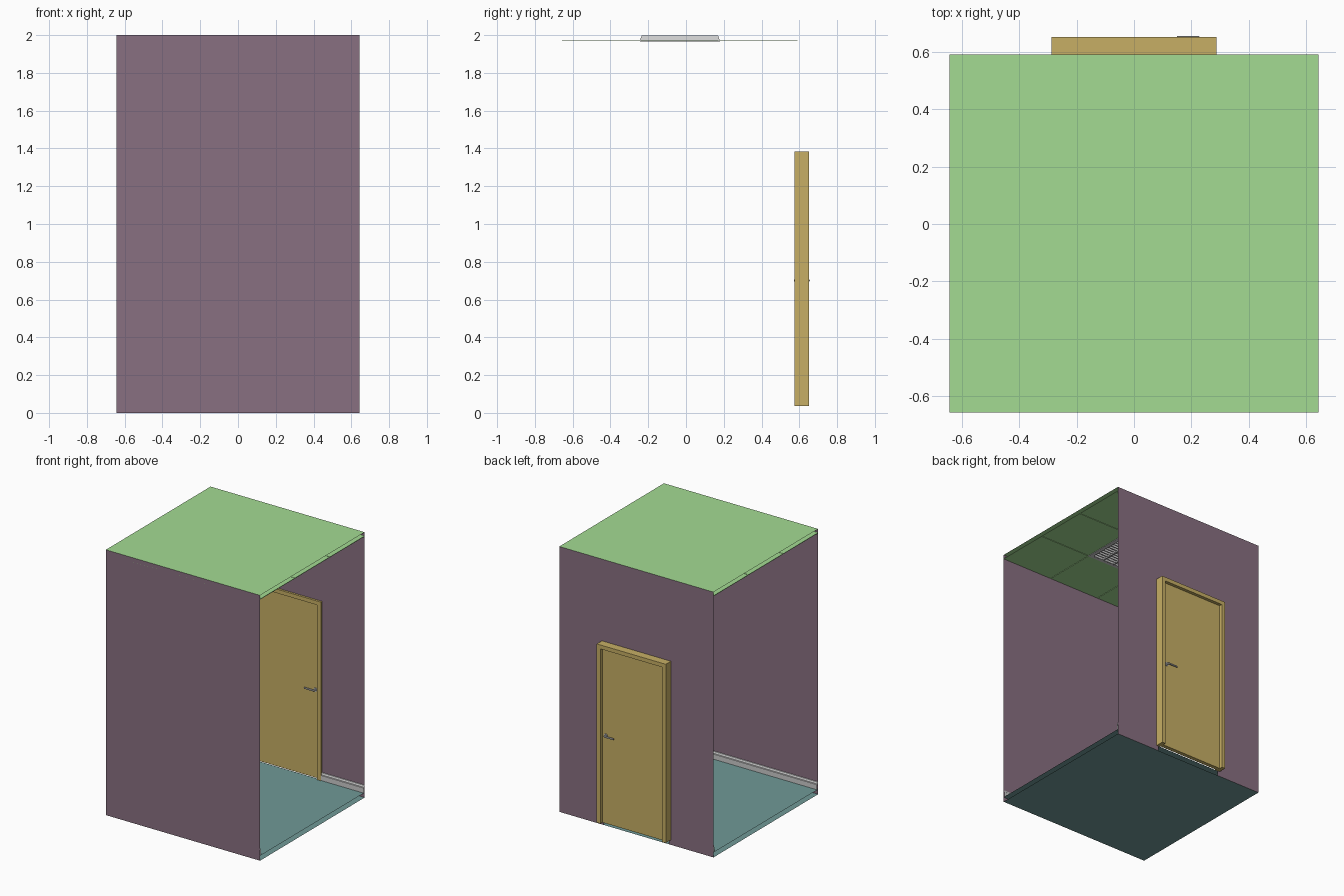
import bpy, bmesh, math
from mathutils import Matrix, Vector

if "Cube" in bpy.data.objects:
    bpy.data.objects.remove(bpy.data.objects["Cube"])

X, Y0, Y1, H = 0.643, -0.656, 0.591, 2.0     # room half width, front, back, height
FLOOR, CEIL = 0.037, 1.968                   # raised floor and suspended ceiling levels
YC = (Y0 + Y1) / 2
DY = 0.613                                   # door centre plane


def mat(name, rgb):
    m = bpy.data.materials.new(name)
    m.diffuse_color = (*rgb, 1)
    m.use_nodes = True
    m.node_tree.nodes["Principled BSDF"].inputs["Base Color"].default_value = m.diffuse_color
    return m


WALL = mat("wall_mauve", (0.25, 0.16, 0.22))
GREEN = mat("ceiling_green", (0.37, 0.71, 0.29))
TEAL = mat("floor_teal", (0.16, 0.32, 0.31))
WOOD = mat("door_ochre", (0.57, 0.43, 0.13))


def finish(name, bm, material=None):
    bmesh.ops.recalc_face_normals(bm, faces=bm.faces)
    me = bpy.data.meshes.new(name)
    bm.to_mesh(me)
    bm.free()
    ob = bpy.data.objects.new(name, me)
    bpy.context.collection.objects.link(ob)
    if material:
        me.materials.append(material)
    return ob


def add_box(bm, x0, x1, y0, y1, z0, z1):
    m = Matrix.Translation(((x0 + x1) / 2, (y0 + y1) / 2, (z0 + z1) / 2)) \
        @ Matrix.Diagonal((x1 - x0, y1 - y0, z1 - z0, 1))
    bmesh.ops.create_cube(bm, size=1, matrix=m)


def sheet(name, pts, material, thickness=None):
    """Single polygon, optionally extruded along +y."""
    bm = bmesh.new()
    f = bm.faces.new([bm.verts.new(p) for p in pts])
    if thickness:
        g = bmesh.ops.extrude_face_region(bm, geom=[f], use_keep_orig=True)
        vs = [e for e in g["geom"] if isinstance(e, bmesh.types.BMVert)]
        bmesh.ops.translate(bm, verts=vs, vec=(0, thickness, 0))
    return finish(name, bm, material)


def level(name, z, material):
    return sheet(name, [(-X, Y0, z), (X, Y0, z), (X, Y1, z), (-X, Y1, z)], material)


def arch(hw_out, z_out, hw_in, z_in, y, z0):
    """Upside-down U outline in the xz plane."""
    return [(-hw_out, y, z0), (-hw_out, y, z_out), (hw_out, y, z_out), (hw_out, y, z0),
            (hw_in, y, z0), (hw_in, y, z_in), (-hw_in, y, z_in), (-hw_in, y, z0)]


# Shell: thin sheets, open on both sides
level("roof", H, GREEN)
level("subfloor", 0, TEAL)
level("raised_floor", FLOOR, TEAL)
sheet("front_wall", [(-X, Y0, 0), (X, Y0, 0), (X, Y0, H), (-X, Y0, H)], WALL)
sheet("back_wall", arch(X, H, 0.27, 1.37, Y1, 0), WALL)

# Door frame and leaf
sheet("door_frame", arch(0.288, 1.384, 0.258, 1.354, 0.575, FLOOR), WOOD, 0.077)
bm = bmesh.new()
add_box(bm, -0.258, 0.258, DY - 0.015, DY + 0.015, FLOOR, 1.354)
finish("door_leaf", bm, WOOD)

# Lever handles, one per door side
for side, label in ((-1, "inner"), (1, "outer")):
    cu = bpy.data.curves.new(label + "_handle", "CURVE")
    cu.dimensions = "3D"
    cu.bevel_depth, cu.bevel_resolution, cu.use_fill_caps = 0.0065, 2, True
    sp = cu.splines.new("POLY")
    path = [(0.228, 0.012), (0.228, 0.031), (0.223, 0.036), (0.15, 0.036)]
    sp.points.add(len(path) - 1)
    for p, (x, d) in zip(sp.points, path):
        p.co = (x, DY + side * d, 0.70, 1)
    ob = bpy.data.objects.new(label + "_handle", cu)
    bpy.context.collection.objects.link(ob)
    bpy.ops.object.select_all(action="DESELECT")
    ob.select_set(True)
    bpy.context.view_layer.objects.active = ob
    bpy.ops.object.convert(target="MESH")
    bpy.ops.object.shade_smooth_by_angle()
    bm = bmesh.new()
    bmesh.ops.create_cone(bm, cap_ends=True, segments=20, radius1=0.014, radius2=0.014, depth=0.006,
                          matrix=Matrix.Translation((0.228, DY + side * 0.018, 0.70))
                          @ Matrix.Rotation(math.pi / 2, 4, "X"))
    finish(label + "_handle_rose", bm)

# Moulded skirting along both walls, interrupted by the door
PROFILE = [(0.011, 0), (0.011, 0.038), (0.008, 0.041), (0.008, 0.047), (0.004, 0.055), (0, 0.057)]


def skirting(name, x0, x1, wall_y, inward):
    bm = bmesh.new()
    rows = [[bm.verts.new((x, wall_y + inward * d, FLOOR + z)) for d, z in PROFILE] for x in (x0, x1)]
    for i in range(len(PROFILE) - 1):
        bm.faces.new((rows[0][i], rows[1][i], rows[1][i + 1], rows[0][i + 1]))
    finish(name, bm)


skirting("front_skirting", -X, X, Y0, 1)
skirting("back_skirting_left", -X, -0.288, Y1, -1)
skirting("back_skirting_right", 0.288, X, Y1, -1)

# Suspended ceiling: 3 x 3 tiles with the middle one left for the light
bm = bmesh.new()
px, py, gap = 2 * X / 3, (Y1 - Y0) / 3, 0.002
for i in range(3):
    for j in range(3):
        if (i, j) != (1, 1):
            x, y = -X + i * px, Y0 + j * py
            add_box(bm, x + gap * (i > 0), x + px - gap * (i < 2),
                    y + gap * (j > 0), y + py - gap * (j < 2), CEIL, CEIL + 0.004)
finish("ceiling_tiles", bm, GREEN)

# Light housing: tapered open tray with a flat rim
bm = bmesh.new()
hx, hy = px / 2, py / 2 + 0.004


def ring(inset, z):
    a, b = hx - inset, hy - inset
    return [bm.verts.new((sx * a, YC + sy * b, z)) for sx, sy in ((-1, -1), (1, -1), (1, 1), (-1, 1))]


rings = [ring(0.024, 1.966), ring(0, 1.966), ring(0, 1.971), ring(0.01, 1.998)]
for a, b in zip(rings, rings[1:]):
    for k in range(4):
        bm.faces.new((a[k], a[(k + 1) % 4], b[(k + 1) % 4], b[k]))
bm.faces.new(rings[-1])
finish("light_housing", bm)

# Louvre blades
bm = bmesh.new()
lx, ly, n = hx - 0.024, hy - 0.024, 14
for k in range(n + 1):
    y = YC - ly + 2 * ly * k / n
    add_box(bm, -lx, lx, y - 0.002, y + 0.002, 1.968, 1.984)
for k in range(5):
    x = -lx + 2 * lx * k / 4
    add_box(bm, x - 0.005, x + 0.005, YC - ly, YC + ly, 1.967, 1.986)
finish("light_louvre", bm)

# Fluorescent tubes above the louvre
bm = bmesh.new()
for k in range(4):
    x = -lx + 2 * lx * (k + 0.5) / 4
    bmesh.ops.create_cone(bm, cap_ends=True, segments=12, radius1=0.005, radius2=0.005, depth=2 * ly,
                          matrix=Matrix.Translation((x, YC, 1.991)) @ Matrix.Rotation(math.pi / 2, 4, "X"))
finish("light_tubes", bm)
